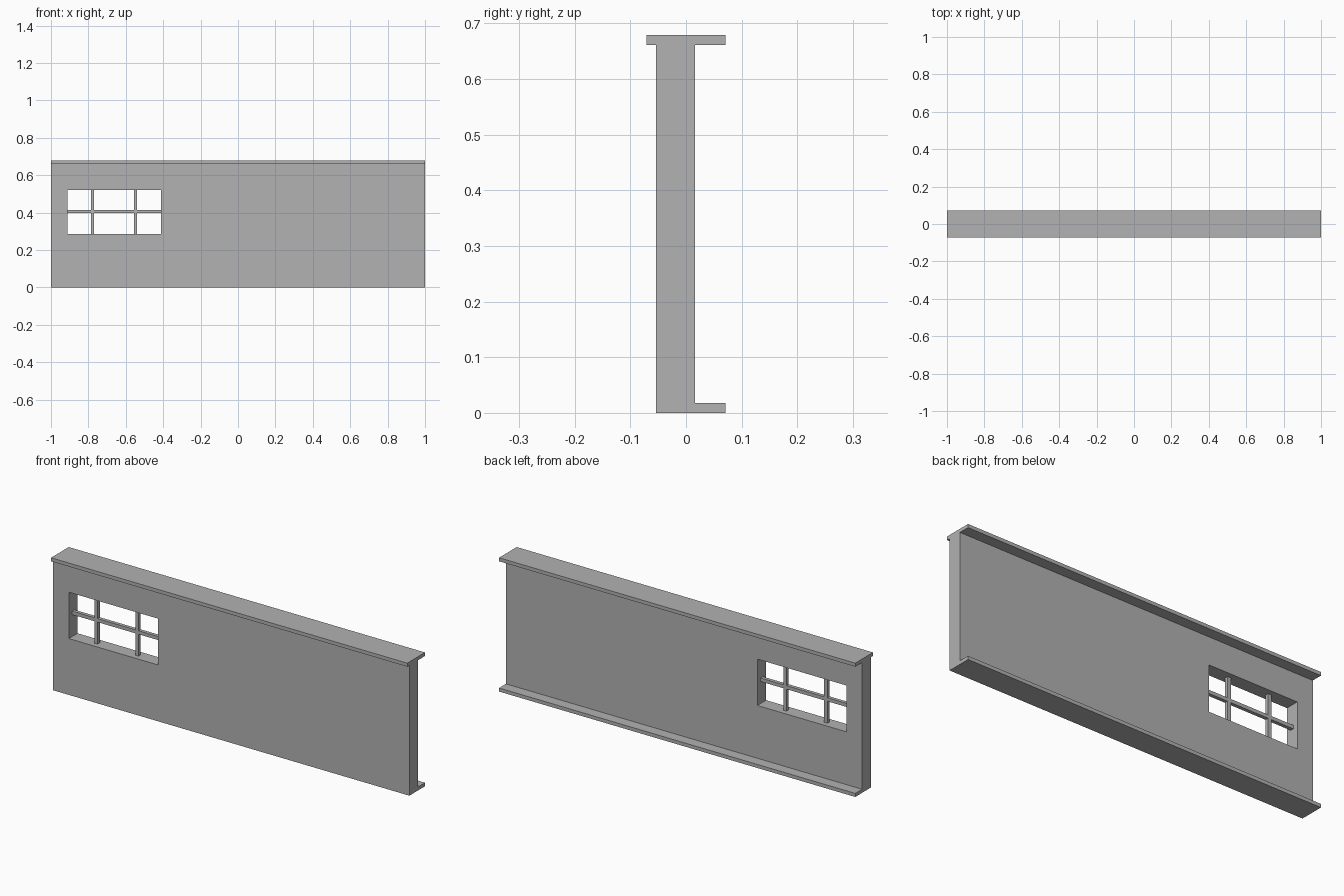
import bpy
import bmesh
from mathutils import Vector

cube = bpy.data.objects.get("Cube")
if cube:
    bpy.data.objects.remove(cube, do_unlink=True)

# Single grey colour
grey = bpy.data.materials.new("plain grey")
grey.use_nodes = True
colour = (0.445, 0.445, 0.445, 1)
grey.diffuse_color = colour
grey.node_tree.nodes["Principled BSDF"].inputs["Base Color"].default_value = colour


def box(name, x, y, z):
    """Box spanning the (low, high) range given on each axis."""
    bm = bmesh.new()
    bmesh.ops.create_cube(bm, size=1)
    spans = (x, y, z)
    bmesh.ops.scale(bm, vec=Vector([b - a for a, b in spans]), verts=bm.verts)
    bmesh.ops.translate(bm, vec=Vector([(a + b) / 2 for a, b in spans]), verts=bm.verts)
    mesh = bpy.data.meshes.new(name)
    bm.to_mesh(mesh)
    bm.free()
    mesh.materials.append(grey)
    obj = bpy.data.objects.new(name, mesh)
    bpy.context.collection.objects.link(obj)
    return obj


LENGTH = (-1, 1)
FRONT, BACK = -0.054, 0.016
EDGE = 0.071
HEIGHT, CAP_BOTTOM = 0.679, 0.661
WIN_X, WIN_Z = (-0.912, -0.412), (0.286, 0.521)
BAR = 0.009

# Wall panel with the window opening cut through
wall = box("wall_panel", LENGTH, (FRONT, BACK), (0, CAP_BOTTOM))
cutter = box("window_cutter", WIN_X, (FRONT - 0.1, BACK + 0.1), WIN_Z)
cutter.hide_render = True
cut = wall.modifiers.new("window opening", "BOOLEAN")
cut.operation = "DIFFERENCE"
cut.solver = "EXACT"
cut.object = cutter
bpy.context.view_layer.objects.active = wall
bpy.ops.object.modifier_apply(modifier=cut.name)
bpy.data.objects.remove(cutter, do_unlink=True)

# Top cap and rear foot ledge
box("top_cap", LENGTH, (-EDGE, EDGE), (CAP_BOTTOM, HEIGHT))
box("foot_ledge", LENGTH, (BACK, EDGE), (0, 0.018))

# Window glazing bars, in the middle of the wall thickness
mid_y = (FRONT + BACK) / 2
mid_z = sum(WIN_Z) / 2 + 0.003
bar_y = (mid_y - BAR, mid_y + BAR)
box("window_crossbar", WIN_X, bar_y, (mid_z - BAR, mid_z + BAR))
for side, x in (("right", -0.778), ("left", -0.548)):
    box("window_upright_" + side, (x - BAR, x + BAR), bar_y, WIN_Z)
